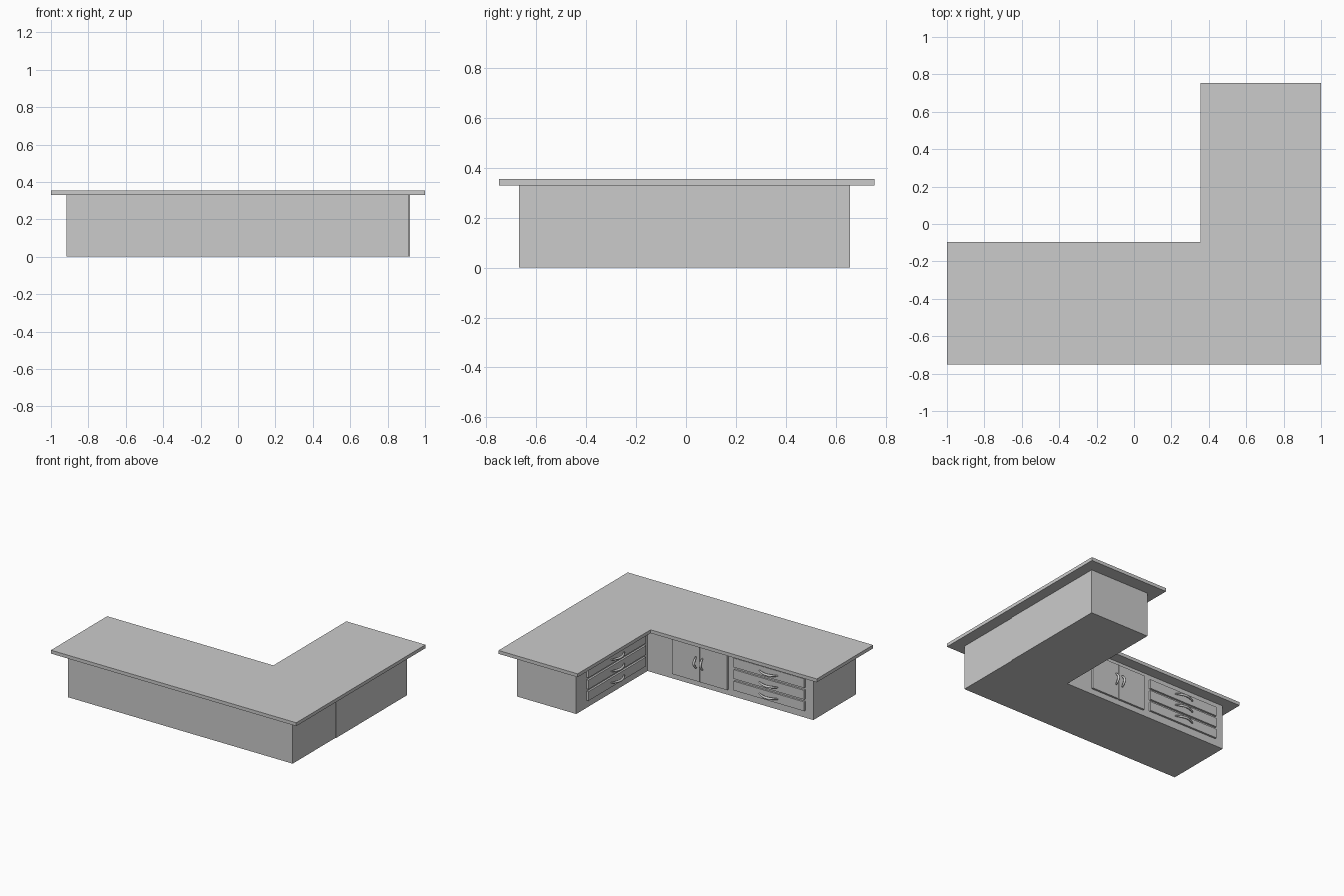
import bpy
import bmesh
import math
from mathutils import Matrix, Vector

cube = bpy.data.objects.get("Cube")
if cube:
    bpy.data.objects.remove(cube, do_unlink=True)


def make_material(name, rgb):
    mat = bpy.data.materials.new(name)
    mat.use_nodes = True
    mat.diffuse_color = (*rgb, 1)
    mat.node_tree.nodes["Principled BSDF"].inputs["Base Color"].default_value = (*rgb, 1)
    return mat


grey = make_material("plain grey", (0.6, 0.6, 0.6))


def add_object(name, bm, matrix=Matrix()):
    mesh = bpy.data.meshes.new(name)
    bmesh.ops.recalc_face_normals(bm, faces=bm.faces)
    bm.to_mesh(mesh)
    bm.free()
    mesh.materials.append(grey)
    obj = bpy.data.objects.new(name, mesh)
    obj.matrix_world = matrix
    bpy.context.collection.objects.link(obj)
    return obj


def box(name, low, high, matrix=Matrix()):
    bm = bmesh.new()
    bmesh.ops.create_cube(bm, size=1)
    low, high = Vector(low), Vector(high)
    bmesh.ops.scale(bm, vec=high - low, verts=bm.verts)
    bmesh.ops.translate(bm, vec=(low + high) / 2, verts=bm.verts)
    return add_object(name, bm, matrix)


def handle(name, centre, length, vertical, matrix):
    """Bowed pull, thickest in the middle, swept along an arc."""
    bm = bmesh.new()
    rings, sides = 13, 8
    loops = []
    for i in range(rings):
        t = i / (rings - 1)
        bow = math.sin(math.pi * t)
        along, out = (t - 0.5) * length, 0.012 + 0.028 * bow
        radius = 0.005 + 0.004 * bow
        tilt = math.atan2(0.028 * math.pi * math.cos(math.pi * t), length)
        loop = []
        for k in range(sides):
            a = math.tau * k / sides
            u, v = radius * math.cos(a), radius * math.sin(a)
            p = Vector((along - u * math.sin(tilt), out + u * math.cos(tilt), v))
            if vertical:
                p = Vector((p.z, p.y, p.x))
            loop.append(bm.verts.new(p + Vector(centre)))
        loops.append(loop)
    for a, b in zip(loops, loops[1:]):
        for k in range(sides):
            n = (k + 1) % sides
            bm.faces.new((a[k], a[n], b[n], b[k]))
    bm.faces.new(loops[0])
    bm.faces.new(loops[-1])
    for f in bm.faces:
        f.smooth = len(f.verts) == 4
    add_object(name, bm, matrix)


def drawer_stack(name, half_width, matrix):
    """Three drawers; local x runs along the face, local y points outwards."""
    for i in range(3):
        z = 0.0875 + 0.085 * i
        box(f"{name}_drawer_{i + 1}", (-half_width, -0.005, z - 0.034),
            (half_width, 0.014, z + 0.034), matrix)
        handle(f"{name}_drawer_handle_{i + 1}", (0, 0.006, z), 0.15, False, matrix)


# L-shaped worktop
bm = bmesh.new()
outline = [(-1, -0.75), (1, -0.75), (1, 0.755), (0.355, 0.755), (0.355, -0.095), (-1, -0.095)]
slab = bm.faces.new([bm.verts.new((x, y, 0.33)) for x, y in outline])
extruded = bmesh.ops.extrude_face_region(bm, geom=[slab])["geom"]
bmesh.ops.translate(bm, vec=(0, 0, 0.025),
                    verts=[v for v in extruded if isinstance(v, bmesh.types.BMVert)])
add_object("worktop", bm)

# Cabinets
box("long_cabinet", (-0.917, -0.67, 0), (0.915, -0.173, 0.33))
box("side_cabinet", (0.435, -0.173, 0), (0.92, 0.657, 0.33))

# Fronts on the long cabinet
long_face = Matrix.Translation((0, -0.173, 0))
for side, sign in (("left", 1), ("right", -1)):
    inner, outer = sorted((sign * 0.003, sign * 0.225))
    box(f"{side}_door", (inner, -0.005, 0.04), (outer, 0.014, 0.3), long_face)
    handle(f"{side}_door_handle", (sign * 0.026, 0.006, 0.18), 0.085, True, long_face)
drawer_stack("long", 0.287, Matrix.Translation((-0.565, -0.173, 0)))

# Fronts on the side cabinet
drawer_stack("side", 0.335, Matrix.Translation((0.435, 0.2, 0)) @ Matrix.Rotation(math.pi / 2, 4, "Z"))
